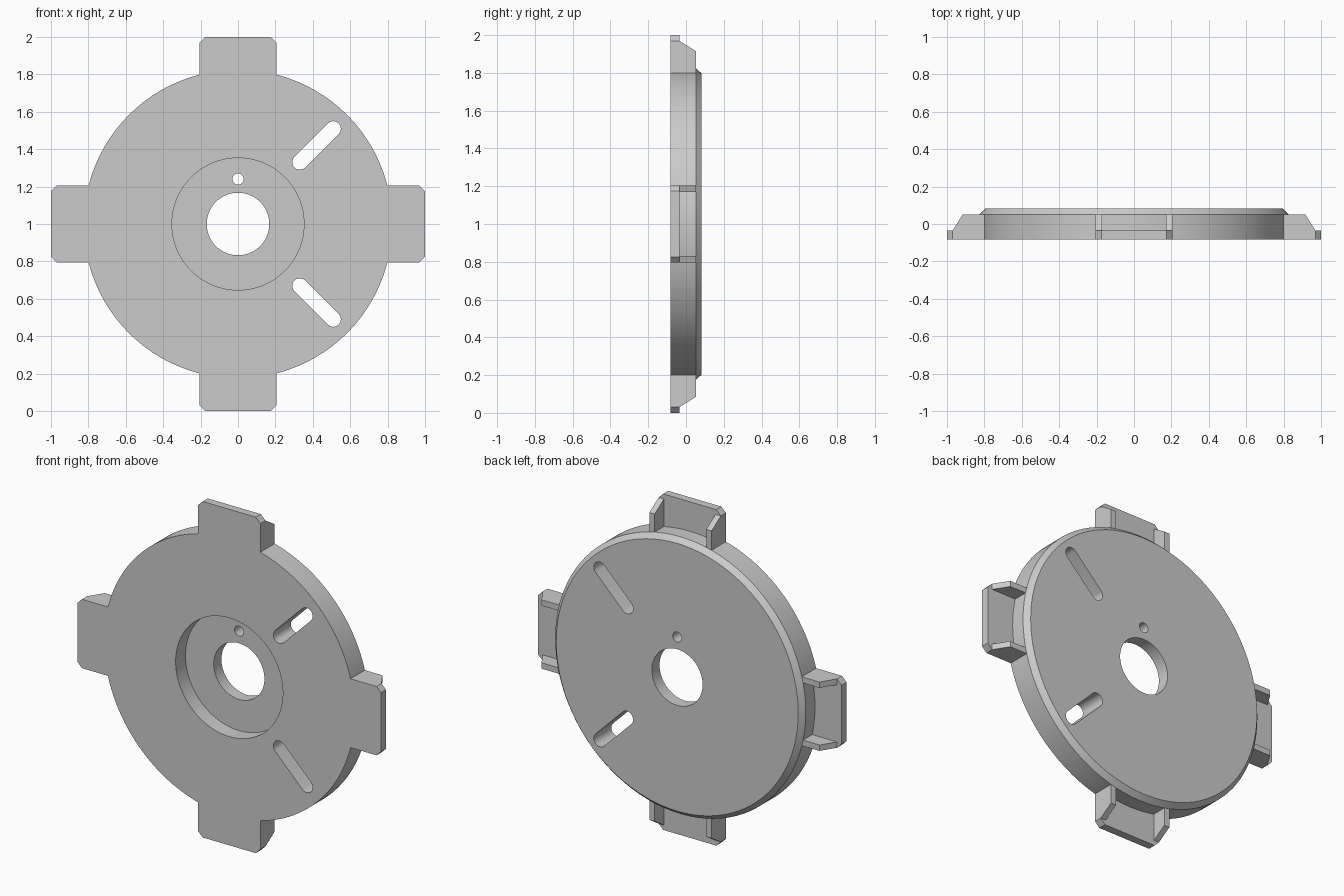
import bpy, bmesh, math
from mathutils import Matrix, Vector

if "Cube" in bpy.data.objects:
    bpy.data.objects.remove(bpy.data.objects["Cube"])

metal = bpy.data.materials.new("plain_grey")
metal.use_nodes = True
GREY = (0.6, 0.6, 0.6, 1)
metal.diffuse_color = GREY
metal.node_tree.nodes["Principled BSDF"].inputs["Base Color"].default_value = GREY

FRONT, BACK = -0.0825, 0.0825
PLATE_BACK, SHOULDER, FLOOR = -0.035, 0.052, 0.01
HALF, RIB, NIP = 0.205, 0.035, 0.03
CENTRE = Matrix.Translation((0, 0, 1))


def finish(name, bm):
    bmesh.ops.recalc_face_normals(bm, faces=bm.faces)
    mesh = bpy.data.meshes.new(name)
    bm.to_mesh(mesh)
    bm.free()
    mesh.materials.append(metal)
    obj = bpy.data.objects.new(name, mesh)
    bpy.context.collection.objects.link(obj)
    return obj


def prism(name, points, push, spin=0):
    """Extrude a flat outline by push, then turn it about the disc axis."""
    bm = bmesh.new()
    face = bm.faces.new([bm.verts.new(p) for p in points])
    out = bmesh.ops.extrude_face_region(bm, geom=[face])
    verts = [v for v in out["geom"] if isinstance(v, bmesh.types.BMVert)]
    bmesh.ops.translate(bm, verts=verts, vec=Vector(push))
    bm.transform(CENTRE @ Matrix.Rotation(spin, 4, 'Y'))
    return finish(name, bm)


def combine(target, tool, operation):
    mod = target.modifiers.new(operation.lower(), 'BOOLEAN')
    mod.object, mod.operation, mod.solver = tool, operation, 'EXACT'
    bpy.context.view_layer.objects.active = target
    bpy.ops.object.modifier_apply(modifier=mod.name)
    bpy.data.objects.remove(tool)


def arc(x, z, r, start, end, n):
    steps = [start + (end - start) * i / n for i in range(n + 1)]
    return [(x + r * math.cos(a), -0.2, z + r * math.sin(a)) for a in steps]


# Disc with centre bore, front recess and chamfered back rim
profile = [(0.167, FLOOR), (0.353, FLOOR), (0.353, FRONT), (0.825, FRONT),
           (0.825, SHOULDER), (0.797, BACK), (0.167, BACK)]
bm = bmesh.new()
verts = [bm.verts.new((r, y, 0)) for r, y in profile]
edges = [bm.edges.new((v, verts[i - 1])) for i, v in enumerate(verts)]
bmesh.ops.spin(bm, geom=verts + edges, axis=(0, 1, 0), cent=(0, 0, 0),
               angle=math.tau, steps=96, use_merge=True)
bmesh.ops.remove_doubles(bm, verts=bm.verts, dist=1e-5)
bm.transform(CENTRE)
disc = finish("mounting_disc", bm)

# Four tabs: clipped front plate with a sloped rib along each side
for k in range(4):
    turn = k * math.pi / 2
    right = [(HALF, 0.7), (HALF, 1 - NIP), (HALF - NIP, 1)]
    outline = right + [(-x, z) for x, z in reversed(right)]
    plate = prism("tab_plate", [(x, FRONT, z) for x, z in outline],
                  (0, PLATE_BACK - FRONT, 0), turn)
    for x in (-HALF, HALF - RIB):
        side = [(FRONT, 0.7), (FRONT, 1 - NIP), (PLATE_BACK, 1 - NIP),
                (SHOULDER, 0.915), (SHOULDER, 0.7)]
        rib = prism("tab_rib", [(x, y, z) for y, z in side], (RIB, 0, 0), turn)
        combine(plate, rib, 'UNION')
    combine(disc, plate, 'UNION')

# Four diagonal slots
for k in range(4):
    ends = (arc(0.721, 0, 0.04, -math.pi / 2, math.pi / 2, 12)
            + arc(0.467, 0, 0.04, math.pi / 2, 3 * math.pi / 2, 12))
    slot = prism("slot_cutter", ends, (0, 0.4, 0), math.pi * (k / 2 + 0.25))
    combine(disc, slot, 'DIFFERENCE')

# Three bolt holes around the bore
for k in range(3):
    ring = arc(0, 0.24, 0.03, 0, math.tau, 24)[:-1]
    hole = prism("bolt_hole_cutter", ring, (0, 0.4, 0), k * math.tau / 3)
    combine(disc, hole, 'DIFFERENCE')

# Smooth round walls, crisp edges
bpy.ops.object.select_all(action='DESELECT')
disc.select_set(True)
bpy.context.view_layer.objects.active = disc
bpy.ops.object.shade_smooth_by_angle(angle=math.radians(25))
